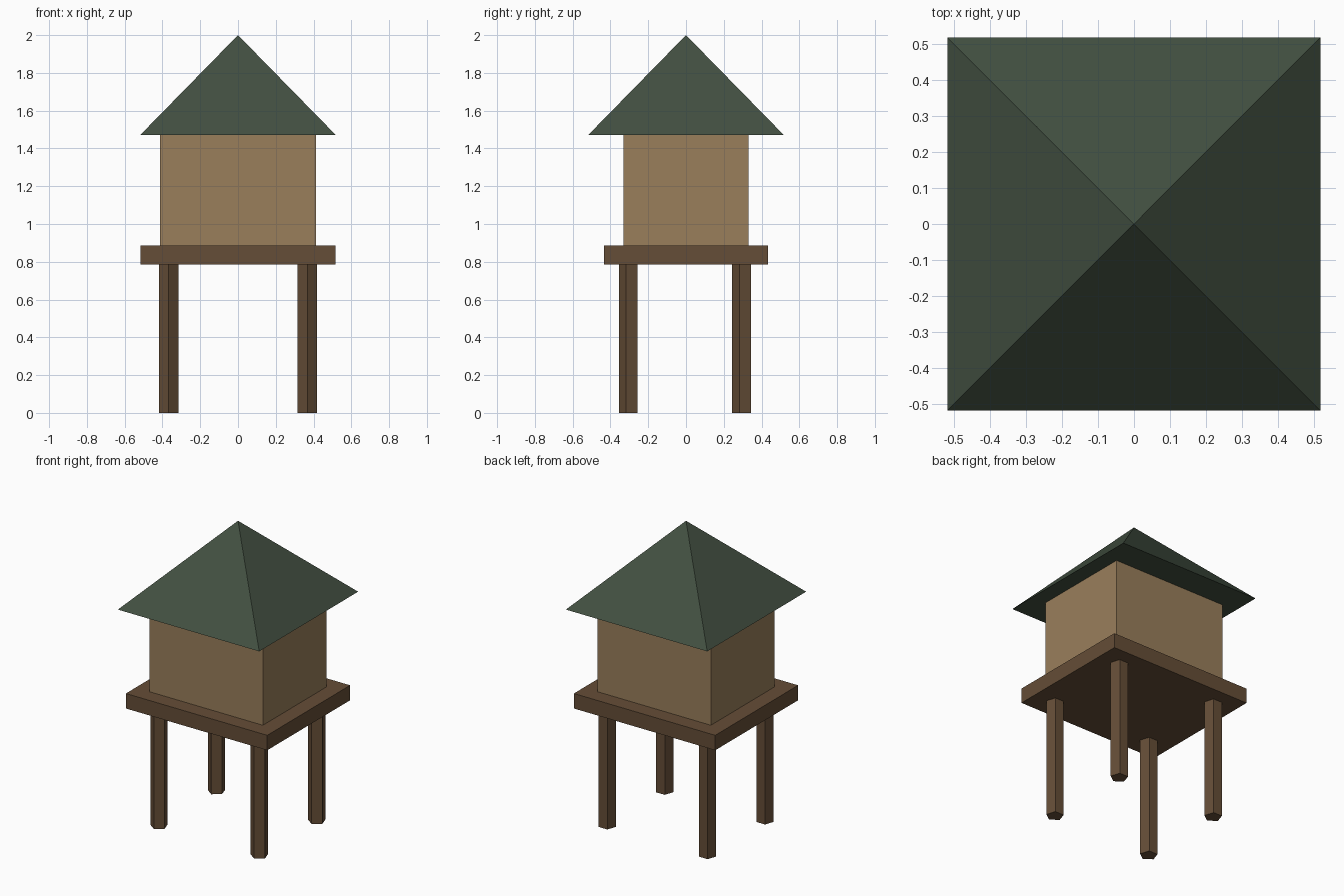
import bpy
from math import pi, sqrt

if "Cube" in bpy.data.objects:
    bpy.data.objects.remove(bpy.data.objects["Cube"])


def material(name, rgb):
    m = bpy.data.materials.new(name)
    m.diffuse_color = (*rgb, 1)
    m.use_nodes = True
    m.node_tree.nodes["Principled BSDF"].inputs["Base Color"].default_value = m.diffuse_color
    return m


wood = material("dark_wood", (0.13, 0.075, 0.038))
plank = material("light_plank", (0.32, 0.21, 0.105))
green = material("green_roof", (0.055, 0.08, 0.053))


def finish(name, mat):
    ob = bpy.context.object
    ob.name = name
    ob.data.materials.append(mat)
    bpy.ops.object.transform_apply(location=False, rotation=True, scale=True)


def box(name, hx, hy, z0, z1, mat):
    bpy.ops.mesh.primitive_cube_add(size=2, location=(0, 0, (z0 + z1) / 2))
    bpy.context.object.scale = (hx, hy, (z1 - z0) / 2)
    finish(name, mat)


LEG_TOP, DECK_TOP, EAVES, PEAK = 0.786, 0.885, 1.472, 2.0

# Five-sided legs, one corner pointing to the front
for side, x in (("left", -0.367), ("right", 0.367)):
    for end, y in (("front", -0.301), ("back", 0.299)):
        bpy.ops.mesh.primitive_cylinder_add(
            vertices=5, radius=0.0545, depth=LEG_TOP,
            location=(x, y, LEG_TOP / 2), rotation=(0, 0, pi))
        finish(f"{end}_{side}_leg", wood)

# Platform and cabin
box("platform", 0.517, 0.433, LEG_TOP, DECK_TOP, wood)
box("cabin", 0.414, 0.331, DECK_TOP, EAVES, plank)

# Pyramid roof with a flat underside
bpy.ops.mesh.primitive_cone_add(
    vertices=4, radius1=0.517 * sqrt(2), radius2=0, depth=PEAK - EAVES,
    location=(0, 0, (EAVES + PEAK) / 2), rotation=(0, 0, pi / 4))
finish("roof", green)
